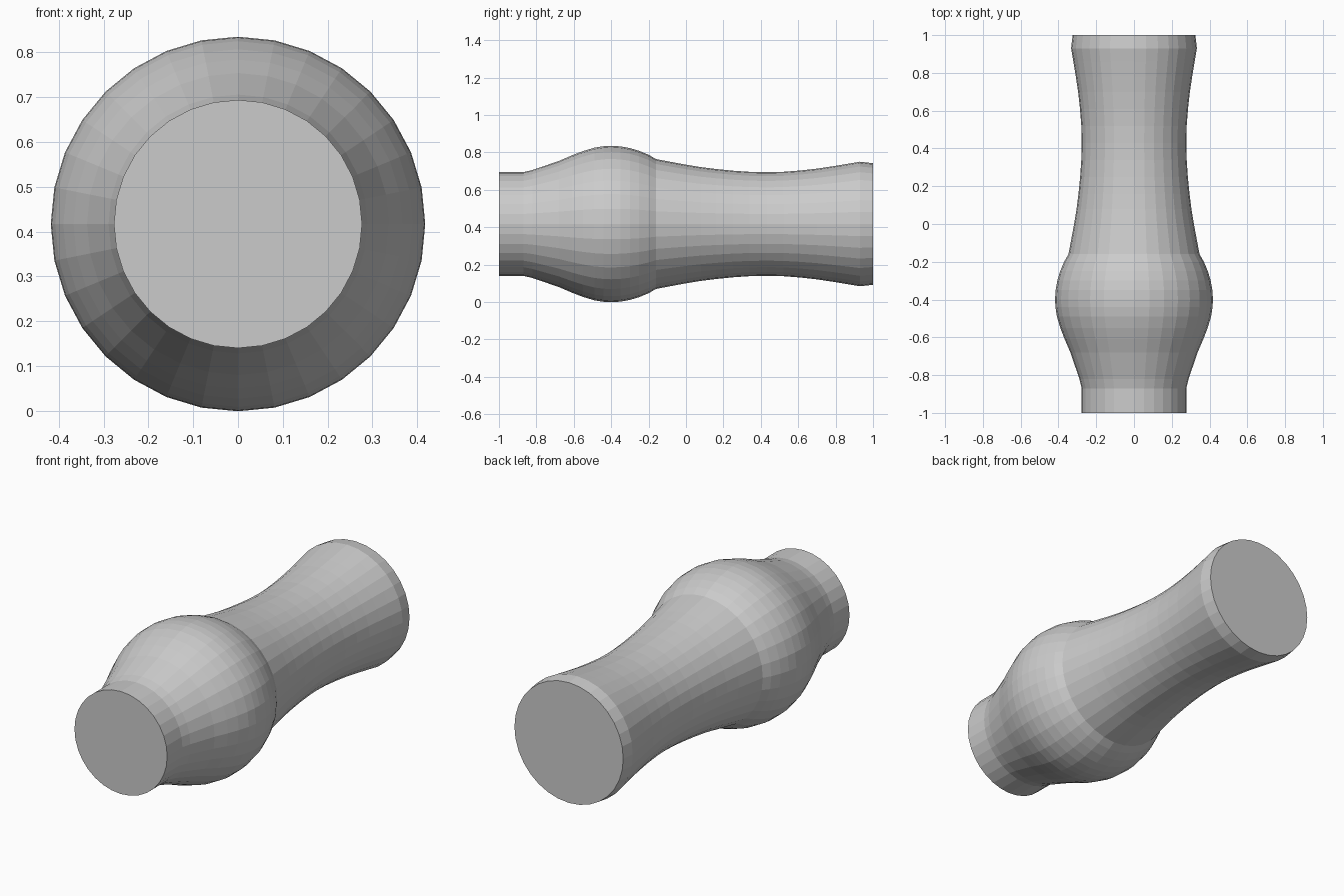
import bpy, bmesh, math

if "Cube" in bpy.data.objects:
    bpy.data.objects.remove(bpy.data.objects["Cube"])

SIDES = 32
AXIS_Z = 0.417

# Key points of the turned profile: (position along y, radius)
collar = [(-1.0, 0.277), (-0.87, 0.277)]
bulb = [(-0.82, 0.289), (-0.75, 0.313), (-0.68, 0.337), (-0.61, 0.367),
        (-0.55, 0.39), (-0.49, 0.408), (-0.44, 0.416), (-0.40, 0.418),
        (-0.35, 0.415), (-0.30, 0.406), (-0.25, 0.391), (-0.20, 0.37),
        (-0.16, 0.347)]
neck = [(-0.08, 0.332), (0.0, 0.317), (0.08, 0.304), (0.16, 0.294),
        (0.25, 0.285), (0.34, 0.279), (0.43, 0.277), (0.52, 0.279),
        (0.61, 0.286), (0.70, 0.296), (0.78, 0.308), (0.86, 0.321),
        (0.93, 0.333)]
lip = [(1.0, 0.325)]


def lathe_y(name, profile):
    """Turn a profile around a horizontal axis along y and cap both ends."""
    bm = bmesh.new()
    rings = []
    for y, r in profile:
        rings.append([bm.verts.new((r * math.sin(2 * math.pi * i / SIDES), y,
                                    AXIS_Z + r * math.cos(2 * math.pi * i / SIDES)))
                      for i in range(SIDES)])
    for a, b in zip(rings, rings[1:]):
        for i in range(SIDES):
            j = (i + 1) % SIDES
            bm.faces.new((a[i], a[j], b[j], b[i]))
    bm.faces.new(rings[0])
    bm.faces.new(rings[-1])
    bmesh.ops.recalc_face_normals(bm, faces=bm.faces)
    mesh = bpy.data.meshes.new(name)
    bm.to_mesh(mesh)
    bm.free()
    obj = bpy.data.objects.new(name, mesh)
    bpy.context.collection.objects.link(obj)
    return obj


# Single flat-faceted turned body lying along y
lathe_y("turned_body", collar + bulb + neck + lip)
